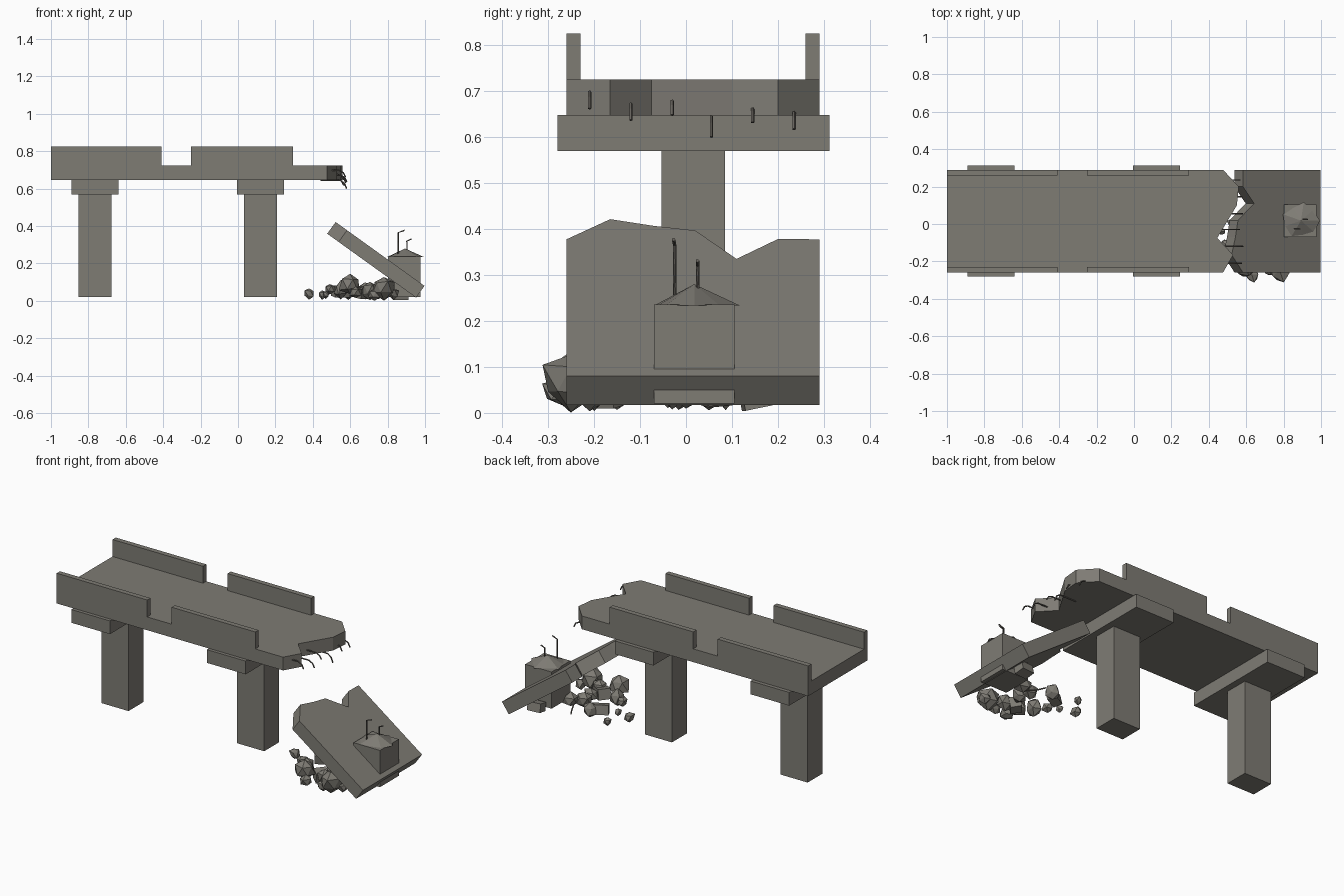
import bpy, bmesh, math, random
from mathutils import Vector, Matrix

if "Cube" in bpy.data.objects:
    bpy.data.objects.remove(bpy.data.objects["Cube"])

random.seed(4)


def material(name, rgb):
    m = bpy.data.materials.new(name)
    m.diffuse_color = (*rgb, 1)
    m.use_nodes = True
    m.node_tree.nodes["Principled BSDF"].inputs["Base Color"].default_value = m.diffuse_color
    return m


CONCRETE = material("grey concrete", (0.21, 0.20, 0.175))
STEEL = material("dark steel", (0.13, 0.12, 0.105))


def finish(name, bm, mat=CONCRETE):
    bmesh.ops.recalc_face_normals(bm, faces=bm.faces)
    me = bpy.data.meshes.new(name)
    bm.to_mesh(me)
    bm.free()
    me.materials.append(mat)
    ob = bpy.data.objects.new(name, me)
    bpy.context.collection.objects.link(ob)
    return ob


def box(name, x0, x1, y0, y1, z0, z1):
    bm = bmesh.new()
    bmesh.ops.create_cube(bm, size=1)
    for v in bm.verts:
        v.co = Vector(((x0 + x1) / 2 + v.co.x * (x1 - x0),
                       (y0 + y1) / 2 + v.co.y * (y1 - y0),
                       (z0 + z1) / 2 + v.co.z * (z1 - z0)))
    return finish(name, bm)


def plate(name, outline, z0, z1, matrix=Matrix()):
    """Extruded flat outline, optionally moved into place."""
    bm = bmesh.new()
    face = bm.faces.new([bm.verts.new((x, y, z0)) for x, y in outline])
    new = bmesh.ops.extrude_face_region(bm, geom=[face])["geom"]
    for v in new:
        if isinstance(v, bmesh.types.BMVert):
            v.co.z = z1
    bm.transform(matrix)
    return finish(name, bm)


def rebar(name, points, r=0.004):
    """Bent rod: five-sided tubes joined along a path."""
    bm = bmesh.new()
    rings = []
    pts = [Vector(p) for p in points]
    for i, p in enumerate(pts):
        d = (pts[min(i + 1, len(pts) - 1)] - pts[max(i - 1, 0)]).normalized()
        q = d.to_track_quat('Z', 'Y')
        rings.append([bm.verts.new(p + q @ Vector((r * math.cos(a), r * math.sin(a), 0)))
                      for a in (k * math.tau / 5 for k in range(5))])
    for a, b in zip(rings, rings[1:]):
        for k in range(5):
            bm.faces.new((a[k], a[k - 1], b[k - 1], b[k]))
    bm.faces.new(rings[0])
    bm.faces.new(rings[-1])
    return finish(name, bm, STEEL)


def chunk(name, x, y, z, r):
    """Irregular faceted lump of rubble."""
    bm = bmesh.new()
    bmesh.ops.create_icosphere(bm, subdivisions=1, radius=r)
    stretch = [random.uniform(0.85, 1.1) for _ in range(3)]
    for v in bm.verts:
        k = random.uniform(0.8, 1.2)
        v.co = Vector([c * s * k for c, s in zip(v.co, stretch)]) + Vector((x, y, z))
        v.co.z = max(v.co.z, 0)
    return finish(name, bm)


def block(name, x, y, z, size, turn):
    bm = bmesh.new()
    bmesh.ops.create_cube(bm, size=1)
    bm.transform(Matrix.Translation((x, y, z)) @ Matrix.Rotation(turn, 4, 'Z')
                 @ Matrix.Rotation(0.2, 4, 'X') @ Matrix.Diagonal((*size, 1)))
    return finish(name, bm)


Y0, Y1 = -0.26, 0.29

# Standing deck with a broken end
plate("deck", [(-1, Y0), (0.476, Y0), (0.53, -0.165), (0.445, -0.075), (0.55, 0.1),
               (0.56, 0.2), (0.476, Y1), (-1, Y1)], 0.647, 0.725)

# Parapet walls on both sides, with a gap
for i, (x0, x1) in enumerate([(-1, -0.41), (-0.25, 0.295)]):
    box(f"front_parapet_{i}", x0, x1, Y0, Y0 + 0.03, 0.72, 0.825)
    box(f"back_parapet_{i}", x0, x1, Y1 - 0.03, Y1, 0.72, 0.825)

# Piers and crossbeam caps
for i, x in enumerate([-0.765, 0.12]):
    box(f"pier_{i}", x - 0.088, x + 0.088, -0.053, 0.085, 0.02, 0.575)
    box(f"pier_cap_{i}", x - 0.126, x + 0.126, -0.28, 0.312, 0.57, 0.648)

# Steel rods sticking out of the broken end
for i, (y, z, drop) in enumerate([(-0.21, 0.698, 0.036), (-0.12, 0.672, 0.035),
                                  (-0.03, 0.678, 0.03), (0.055, 0.645, 0.045),
                                  (0.145, 0.667, 0.035), (0.235, 0.653, 0.036)]):
    x = 0.575 + 0.01 * math.sin(i * 2.3)
    rebar(f"deck_rebar_{i}", [(0.44, y, z), (x - 0.035, y, z),
                              (x - 0.012, y, z - drop * 0.35), (x, y, z - drop)])

# Fallen slab, leaning up toward the break
d = Vector((-0.473, 0, 0.34)).normalized()
n = Vector((d.z, 0, -d.x))
side = Vector((0, 1, 0))
frame = Matrix((d, side, n)).transposed().to_4x4()
frame.translation = (0.997, 0, 0.08)
plate("fallen_slab", [(0, Y0), (0.51, Y0), (0.585, -0.165), (0.56, -0.07), (0.543, 0.02),
                      (0.437, 0.11), (0.511, 0.2), (0.51, Y1), (0, Y1)], -0.077, 0, frame)

# Broken pier stump with a jagged top
box("pier_stump", 0.803, 0.975, -0.07, 0.105, 0.02, 0.236)
bm = bmesh.new()
radii = [0.105, 0.085, 0.1, 0.082, 0.1, 0.09, 0.1, 0.08, 0.095]
rim = [bm.verts.new((0.89 + r * math.cos(k * math.tau / 9),
                     0.018 + r * math.sin(k * math.tau / 9), 0.234))
       for k, r in enumerate(radii)]
apex = bm.verts.new((0.893, 0.018, 0.28))
for k in range(9):
    bm.faces.new((rim[k - 1], rim[k], apex))
bm.faces.new(rim)
finish("stump_broken_top", bm)
rebar("stump_rebar_0", [(0.857, -0.025, 0.23), (0.857, -0.025, 0.365), (0.89, -0.027, 0.377)])
rebar("stump_rebar_1", [(0.903, 0.025, 0.25), (0.903, 0.025, 0.32), (0.928, 0.025, 0.331)])
rebar("loose_rebar", [(0.68, 0.1, 0.02), (0.71, 0.05, 0.015), (0.73, 0.0, 0.03)])

# Rubble pile
lumps = [(0.60, -0.235, 0.09, 0.065), (0.78, -0.25, 0.072, 0.06), (0.705, -0.2, 0.06, 0.045),
         (0.63, -0.27, 0.045, 0.04), (0.49, -0.11, 0.065, 0.033), (0.38, -0.016, 0.04, 0.028),
         (0.45, 0.086, 0.035, 0.026), (0.68, -0.03, 0.055, 0.05), (0.69, -0.1, 0.06, 0.045),
         (0.55, -0.15, 0.06, 0.045), (0.59, 0.05, 0.05, 0.04), (0.83, -0.21, 0.04, 0.035),
         (0.73, -0.25, 0.035, 0.03), (0.47, -0.04, 0.035, 0.022), (0.75, 0.0, 0.05, 0.045)]
for i, lump in enumerate(lumps):
    chunk(f"rubble_{i}", *lump)
block("rubble_block_0", 0.55, 0.01, 0.05, (0.09, 0.05, 0.055), 0.5)
block("rubble_block_1", 0.87, 0.15, 0.035, (0.08, 0.06, 0.05), 0.1)
block("rubble_block_2", 0.66, -0.17, 0.045, (0.07, 0.06, 0.06), 0.9)
